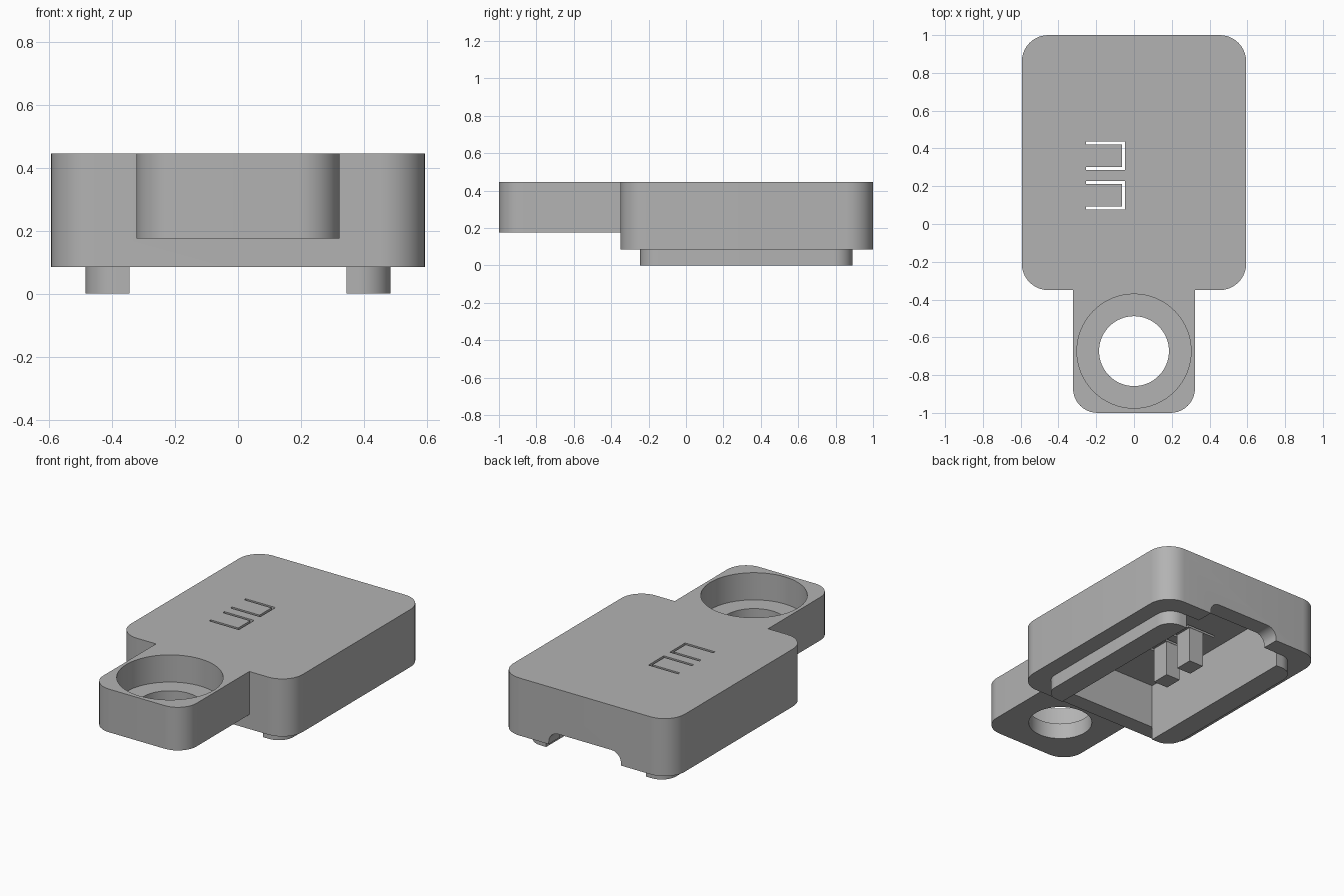
import bpy, bmesh, math
from mathutils import Vector

old = bpy.data.objects.get("Cube")
if old:
    bpy.data.objects.remove(old, do_unlink=True)

grey = bpy.data.materials.new("plain grey")
grey.use_nodes = True
COLOUR = (0.45, 0.45, 0.45, 1)
grey.diffuse_color = COLOUR
grey.node_tree.nodes["Principled BSDF"].inputs["Base Color"].default_value = COLOUR


def rounded_rect(x0, x1, y0, y1, radii, steps=10):
    """Outline, anticlockwise from the lower left corner; one radius per corner."""
    corners = [(x0, y0, 1, 1), (x1, y0, -1, 1), (x1, y1, -1, -1), (x0, y1, 1, -1)]
    pts = []
    for i, ((x, y, sx, sy), r) in enumerate(zip(corners, radii)):
        if r == 0:
            pts.append((x, y))
            continue
        for k in range(steps + 1):
            a = math.pi + (i + k / steps) * math.pi / 2
            pts.append((x + sx * r + r * math.cos(a), y + sy * r + r * math.sin(a)))
    return pts


def circle(x, y, r, steps=64):
    return [(x + r * math.cos(k * math.tau / steps), y + r * math.sin(k * math.tau / steps))
            for k in range(steps)]


def prism(name, outline, lo, hi, along_y=False):
    """Extrude an outline along z, or an x-z outline along y."""
    bm = bmesh.new()
    place = (lambda p: (p[0], lo, p[1])) if along_y else (lambda p: (p[0], p[1], lo))
    face = bm.faces.new([bm.verts.new(place(p)) for p in outline])
    new = bmesh.ops.extrude_face_region(bm, geom=[face])["geom"]
    step = Vector((0, hi - lo, 0)) if along_y else Vector((0, 0, hi - lo))
    bmesh.ops.translate(bm, vec=step, verts=[g for g in new if isinstance(g, bmesh.types.BMVert)])
    bmesh.ops.recalc_face_normals(bm, faces=bm.faces)
    mesh = bpy.data.meshes.new(name)
    bm.to_mesh(mesh)
    bm.free()
    mesh.materials.append(grey)
    ob = bpy.data.objects.new(name, mesh)
    bpy.context.collection.objects.link(ob)
    return ob


def combine(target, other, operation):
    mod = target.modifiers.new(operation.lower(), "BOOLEAN")
    mod.operation, mod.object, mod.solver = operation, other, "EXACT"
    bpy.context.view_layer.objects.active = target
    bpy.ops.object.modifier_apply(modifier=mod.name)
    bpy.data.objects.remove(other, do_unlink=True)


SQUARE = (0, 0, 0, 0)
TOP, CEILING, RIM = 0.445, 0.365, 0.085

# Main shell, mounting tab and the lip that becomes the two bottom rails
body = prism("enclosure_body", rounded_rect(-0.594, 0.594, -0.35, 1, (0.14,) * 4), RIM, TOP)
tab = prism("mounting_tab", rounded_rect(-0.323, 0.323, -1, -0.3, (0.13, 0.13, 0, 0)), 0.175, TOP)
lip = prism("bottom_rails", rounded_rect(-0.485, 0.485, -0.245, 0.89, (0.1,) * 4), 0, 0.2)
combine(body, tab, "UNION")
combine(body, lip, "UNION")

# Open cavity underneath, cable notch in the back wall
cuts = [
    prism("cavity", rounded_rect(-0.345, 0.345, -0.246, 0.891, SQUARE), -0.1, CEILING),
    prism("cable_notch", rounded_rect(-0.25, 0.25, -0.2, 0.165, (0, 0, 0.065, 0.065)), 0.85, 1.1, True),
    # Stepped hole through the tab
    prism("counterbore", circle(0, -0.673, 0.302), 0.275, 0.6),
    prism("through_hole", circle(0, -0.673, 0.185), 0, 0.6),
]
# Slits that free two spring buttons
W, LEFT, RIGHT = 0.016, -0.253, -0.047
button_spans = [(0.076, 0.227), (0.287, 0.438)]
for y0, y1 in button_spans:
    outline = [(LEFT, y0), (RIGHT, y0), (RIGHT, y1), (LEFT, y1),
               (LEFT, y1 - W), (RIGHT - W, y1 - W), (RIGHT - W, y0 + W), (LEFT, y0 + W)]
    cuts.append(prism("button_slit", outline, 0.3, 0.6))
for cutter in cuts:
    combine(body, cutter, "DIFFERENCE")

# Plunger posts under the buttons
for y0, y1 in button_spans:
    mid = (y0 + y1) / 2
    post = prism("button_post", rounded_rect(-0.175, -0.075, mid - 0.057, mid + 0.057, SQUARE), 0.14, 0.4)
    combine(body, post, "UNION")

bpy.ops.object.select_all(action="DESELECT")
body.select_set(True)
bpy.context.view_layer.objects.active = body
bpy.ops.object.shade_smooth_by_angle(angle=math.radians(30))
